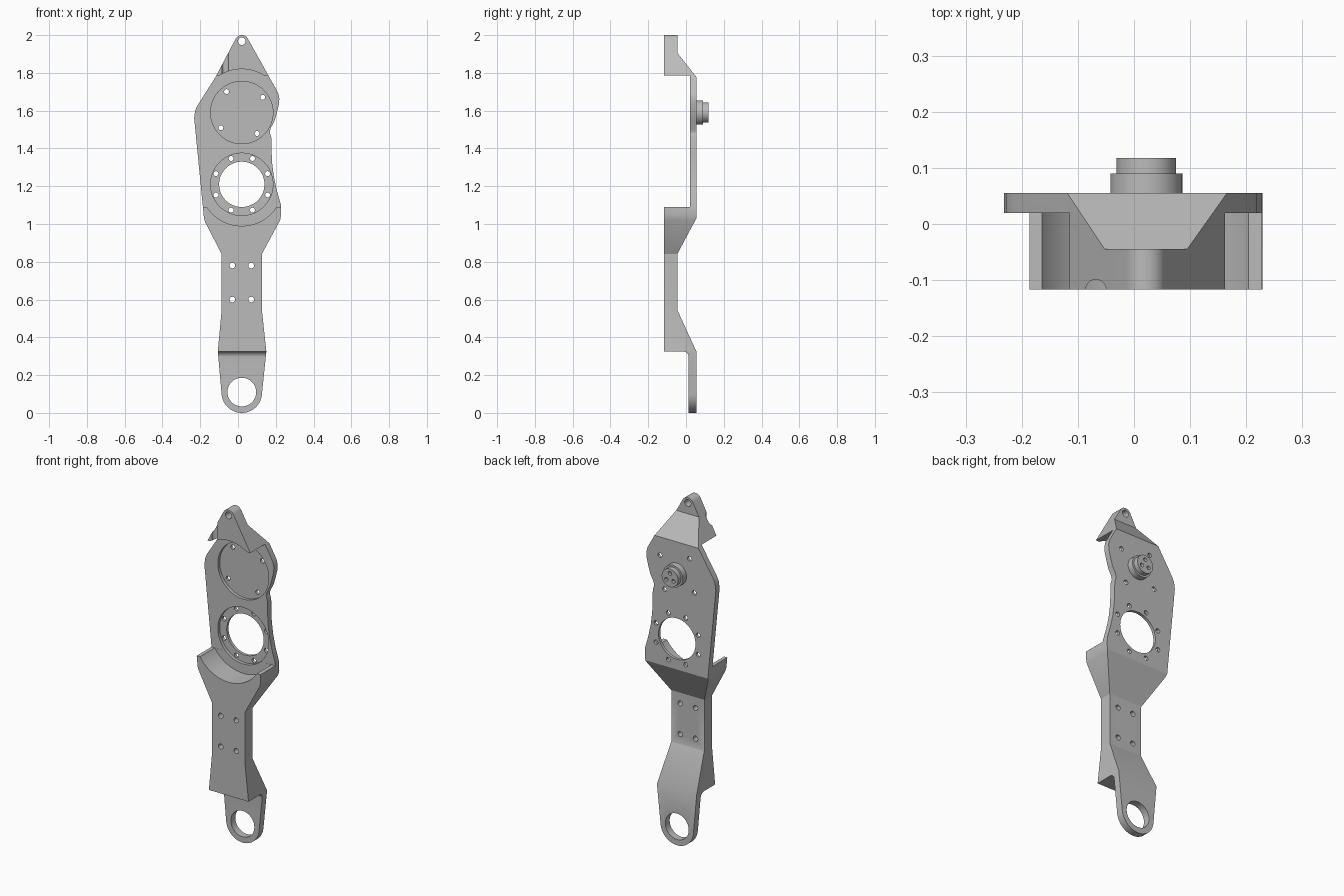
import bpy, bmesh
from math import cos, sin, radians, pi

if "Cube" in bpy.data.objects:
    bpy.data.objects.remove(bpy.data.objects["Cube"], do_unlink=True)

grey = bpy.data.materials.new("machined grey")
grey.use_nodes = True
colour = (0.5, 0.5, 0.5, 1)
grey.diffuse_color = colour
grey.node_tree.nodes["Principled BSDF"].inputs["Base Color"].default_value = colour

CX = 0.02                      # shared centre line of all bores
BACK, FRONT, PLATE = 0.055, -0.117, 0.02


def arc(x, z, r, start, end, steps=24):
    angles = [radians(start + (end - start) * i / steps) for i in range(steps + 1)]
    return [(x + r * cos(a), z + r * sin(a)) for a in angles]


def circle(x, z, r, sides=64):
    return arc(x, z, r, 0, 360, sides)[:-1]


def prism(name, points, lo, hi, axis="y"):
    """Extrude a 2D profile along the given axis."""
    place = {"x": lambda a, b, d: (d, a, b),
             "y": lambda a, b, d: (a, d, b),
             "z": lambda a, b, d: (a, b, d)}[axis]
    bm = bmesh.new()
    low = [bm.verts.new(place(a, b, lo)) for a, b in points]
    high = [bm.verts.new(place(a, b, hi)) for a, b in points]
    bm.faces.new(low)
    bm.faces.new(high)
    for i in range(len(points)):
        j = (i + 1) % len(points)
        bm.faces.new((low[i], low[j], high[j], high[i]))
    bmesh.ops.recalc_face_normals(bm, faces=bm.faces)
    mesh = bpy.data.meshes.new(name)
    bm.to_mesh(mesh)
    bm.free()
    mesh.materials.append(grey)
    obj = bpy.data.objects.new(name, mesh)
    bpy.context.collection.objects.link(obj)
    return obj


def select(obj):
    bpy.ops.object.select_all(action="DESELECT")
    obj.select_set(True)
    bpy.context.view_layer.objects.active = obj


def combine(target, tool, operation="DIFFERENCE"):
    """Apply a boolean and discard the tool."""
    select(target)
    mod = target.modifiers.new("cut", "BOOLEAN")
    mod.solver = "EXACT"
    mod.operation = operation
    mod.object = tool
    bpy.ops.object.modifier_apply(modifier=mod.name)
    bpy.data.objects.remove(tool, do_unlink=True)


def bore(target, x, z, r, lo=-0.3, hi=0.3, sides=64):
    combine(target, prism("cutter", circle(x, z, r, sides), lo, hi))


# Front silhouette, counter-clockwise from the bottom eye
outline = arc(CX, 0.107, 0.107, 184, 356, 36)
outline += [(0.15, 0.325), (0.127, 0.54), (0.127, 0.842), (0.223, 1.02),
            (0.229, 1.05), (0.228, 1.10), (0.205, 1.18), (0.19, 1.25),
            (0.181, 1.32), (0.178, 1.38), (0.177, 1.455), (0.168, 1.485),
            (0.172, 1.505), (0.193, 1.545), (0.206, 1.59), (0.217, 1.635),
            (0.219, 1.665), (0.212, 1.695)]
outline += arc(CX, 1.963, 0.037, 30, 150)
outline += [(-0.118, 1.78), (-0.214, 1.628), (-0.227, 1.6), (-0.232, 1.56),
            (-0.18, 1.03), (-0.174, 1.01), (-0.087, 0.842), (-0.087, 0.54),
            (-0.107, 0.325)]
body = prism("arm_body", outline, -0.2, 0.2)

# Side profile: thin plates joined by thick offset blocks
fillet = arc(-0.016, 0.295, 0.03, 0, 90, 10)
profile = [(FRONT, 2.1), (-0.045, 2.1), (-0.045, 1.905), (BACK, 1.778),
           (BACK, 1.03), (-0.045, 0.843), (-0.045, 0.543), (BACK, 0.325),
           (BACK, -0.1), (0.014, -0.1)] + fillet
profile += [(FRONT, 0.325), (FRONT, 1.09), (PLATE, 1.09), (PLATE, 1.785), (FRONT, 1.785)]
combine(body, prism("side_profile", profile, -0.4, 0.4, "x"), "INTERSECT")

# Curved clearances in the thick blocks
for z in (1.21, 1.6):
    bore(body, CX, z, 0.22, -0.3, PLATE - 0.0005, 96)

# Shallow round pockets and large bores
for z in (1.21, 1.59):
    bore(body, CX, z, 0.165, -0.05, 0.038, 96)
bore(body, CX, 1.21, 0.12, sides=80)
bore(body, CX, 0.11, 0.076)
bore(body, CX, 1.968, 0.02, sides=32)

# Bolt holes
for i in range(8):
    a = pi / 8 + i * pi / 4
    bore(body, CX + 0.148 * cos(a), 1.21 + 0.148 * sin(a), 0.013, sides=24)
for i in range(4):
    a = radians(36) + i * pi / 2
    bore(body, CX + 0.137 * cos(a), 1.59 + 0.137 * sin(a), 0.013, sides=24)
for x in (-0.03, 0.07):
    for z in (0.6, 0.78):
        bore(body, x, z, 0.015, sides=24)

# Vertical groove in the front of the top block
combine(body, prism("groove", circle(-0.068, FRONT, 0.018, 32), 1.7, 1.95, "z"))

# Round connector on the back, with three socket holes
base = prism("connector_base", circle(0.022, 1.59, 0.064), BACK - 0.005, 0.09)
cap = prism("connector_cap", circle(0.022, 1.59, 0.053), 0.088, 0.118)
for i in range(3):
    a = pi / 2 + i * 2 * pi / 3
    bore(cap, 0.022 + 0.027 * cos(a), 1.59 + 0.027 * sin(a), 0.011, 0.1, 0.2, 24)

for obj in (body, base, cap):
    select(obj)
    bpy.ops.object.shade_smooth_by_angle(angle=radians(25))
